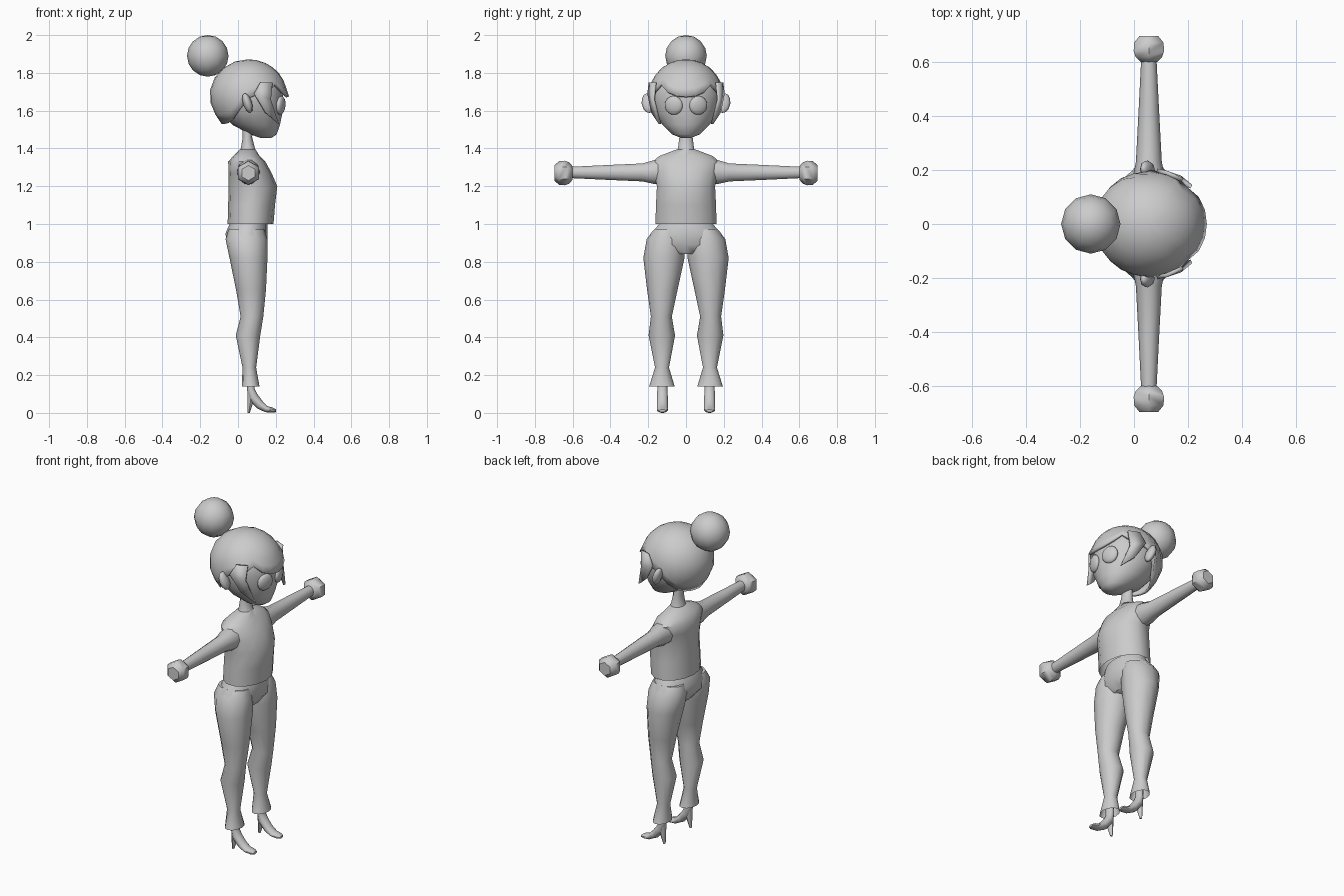
import bpy, bmesh
from math import sin, cos, pi, acos, radians
from mathutils import Vector as V

if "Cube" in bpy.data.objects:
    bpy.data.objects.remove(bpy.data.objects["Cube"])


def finish(ob, angle=50):
    bpy.ops.object.select_all(action='DESELECT')
    ob.select_set(True)
    bpy.context.view_layer.objects.active = ob
    bpy.ops.object.shade_smooth_by_angle(angle=radians(angle))
    return ob


def make(name, bm, angle=50):
    bmesh.ops.recalc_face_normals(bm, faces=bm.faces)
    me = bpy.data.meshes.new(name)
    bm.to_mesh(me)
    bm.free()
    ob = bpy.data.objects.new(name, me)
    bpy.context.collection.objects.link(ob)
    return finish(ob, angle)


def loft(name, rings, n=12, start=True, end=True, angle=50, turn=0.0):
    """Skin elliptical rings given as (centre, u axis, v axis)."""
    bm = bmesh.new()
    loops = []
    for c, u, v in rings:
        loops.append([bm.verts.new(V(c) + V(u) * cos(turn + 2 * pi * i / n) + V(v) * sin(turn + 2 * pi * i / n))
                      for i in range(n)])
    for a, b in zip(loops, loops[1:]):
        for i in range(n):
            bm.faces.new((a[i], a[(i + 1) % n], b[(i + 1) % n], b[i]))
    if start:
        bm.faces.new(loops[0])
    if end:
        bm.faces.new(loops[-1])
    return make(name, bm, angle)


def zring(z, x0, x1, y0, y1):
    """Horizontal ring from its extents."""
    return ((x0 + x1) / 2, (y0 + y1) / 2, z), ((x1 - x0) / 2, 0, 0), (0, (y1 - y0) / 2, 0)


def ball(name, loc, scale, rot=(0, 0, 0), seg=12, rings=8):
    bpy.ops.mesh.primitive_uv_sphere_add(segments=seg, ring_count=rings, location=loc, rotation=rot)
    ob = bpy.context.object
    ob.name = name
    ob.scale = scale
    return finish(ob)


# head with narrow chin
loft("head", [zring(z, a, b, -w, w) for z, a, b, w in (
    (1.455, .12, .175, .025), (1.475, .065, .205, .075), (1.525, -.03, .222, .125),
    (1.59, -.09, .236, .168), (1.67, -.11, .24, .186), (1.75, -.10, .23, .175),
    (1.82, -.03, .16, .11))], 16)

# hair cap: ellipsoid shell whose lower edge varies around the head
half = [1.675, 1.68, 1.70, 1.74, 1.70, 1.69, 1.665, 1.60, 1.55, 1.535, 1.53, 1.53, 1.53]
edge = half + half[-2:0:-1]
bm = bmesh.new()
top = bm.verts.new((.055, 0, 1.872))
prev = None
for j in range(1, 8):
    row = []
    for i, zb in enumerate(edge):
        t = 2 * pi * i / len(edge)
        p = acos((zb - 1.68) / .192) * j / 7
        f = 1.0 if j < 7 else 1.05 + .06 * (cos(t) < -.5)
        row.append(bm.verts.new((.055 + .205 * f * sin(p) * cos(t), .197 * min(f, 1.02) * sin(p) * sin(t),
                                 1.68 + .192 * cos(p))))
    for i in range(len(row)):
        k = (i + 1) % len(row)
        bm.faces.new((prev[i], prev[k], row[k], row[i]) if prev else (top, row[k], row[i]))
    prev = row
hair = make("hair_cap", bm)
mod = hair.modifiers.new("thickness", 'SOLIDIFY')
mod.thickness, mod.offset = .015, -1

# hair bun
ball("hair_bun", (-.16, 0, 1.89), (.11, .11, .11), seg=12, rings=8)

# neck
loft("neck", [zring(1.36, 0, .11, -.06, .06), zring(1.40, .015, .09, -.045, .045),
              zring(1.46, .025, .075, -.037, .037), zring(1.53, .02, .08, -.035, .035)], 10)

# cropped top, open at the hem
loft("shirt", [zring(z, a, b, -w, w) for z, a, b, w in (
    (1.0, -.055, .188, .166), (1.1, -.052, .196, .163), (1.2, -.05, .208, .158),
    (1.27, -.05, .178, .172), (1.33, -.052, .145, .182), (1.36, -.025, .115, .145),
    (1.395, .01, .092, .05))], 14, start=False)

# hips
loft("hips", [zring(z, a, b, -w, w) for z, a, b, w in (
    (1.03, -.03, .14, .135), (1.0, -.045, .155, .145), (.95, -.066, .156, .192),
    (.89, -.06, .154, .205), (.84, -.02, .12, .12))], 14)

for s, side in ((1, "left"), (-1, "right")):
    # trouser leg with flared hem
    loft(side + "_trouser_leg", [zring(z, a, b, s * i, s * o) for z, a, b, i, o in (
        (.97, -.05, .14, .03, .17), (.92, -.066, .155, .005, .208), (.82, -.045, .156, .008, .226),
        (.65, -.01, .148, .045, .206), (.51, .014, .134, .075, .186), (.41, -.012, .118, .058, .198),
        (.24, .024, .096, .09, .164), (.14, .02, .114, .06, .195))], 12, end=False)

    # arm
    loft(side + "_arm", [((.055, s * y, z), (rx, 0, 0), (0, 0, rz)) for y, z, rx, rz in (
        (.12, 1.275, .062, .066), (.17, 1.275, .06, .066), (.23, 1.273, .048, .05),
        (.42, 1.273, .038, .041), (.62, 1.273, .028, .031))], 10)

    # six-sided fist
    loft(side + "_hand", [((.055, s * y, 1.27), (0, 0, r), (r, 0, 0)) for y, r in (
        (.60, .035), (.618, .056), (.64, .065), (.672, .063), (.697, .04))], 6)

    # high-heeled foot: rings follow the instep
    y = s * .125
    loft(side + "_foot", [((x, y, z), (tx, 0, tz), (0, w, 0)) for x, z, tx, tz, w in (
        (.068, .19, .02, 0, .026), (.068, .125, .02, .003, .028), (.08, .085, .024, .012, .03),
        (.115, .043, .016, .018, .03), (.15, .02, .006, .016, .031), (.185, .014, .002, .013, .029),
        (.202, .011, 0, .007, .018))], 10)
    loft(side + "_heel", [zring(.11, .05, .085, y - .024, y + .024), zring(.06, .05, .082, y - .02, y + .02),
                          zring(0, .05, .062, y - .008, y + .008)], 8)

    # ear and eye
    ball(side + "_ear", (.05, s * .2, 1.64), (.024, .035, .055), (s * radians(-8), radians(-18), 0), 8, 6)
    ball(side + "_eye", (.226, s * .065, 1.628), (.022, .05, .05), (0, radians(5), s * radians(18)), 16, 8)

    # pointed side lock
    bm = bmesh.new()
    pts = [(.085, .198, 1.69), (.12, .19, 1.75), (.18, .163, 1.75), (.172, .172, 1.66),
           (.213, .138, 1.53), (.145, .178, 1.59)]
    vs = [bm.verts.new((a, s * b, c)) for a, b, c in pts]
    for f in ((0, 1, 3, 5), (1, 2, 3), (3, 4, 5)):
        bm.faces.new([vs[k] for k in f])
    lock = make(side + "_hair_lock", bm)
    mod = lock.modifiers.new("thickness", 'SOLIDIFY')
    mod.thickness, mod.offset = .015, 0
